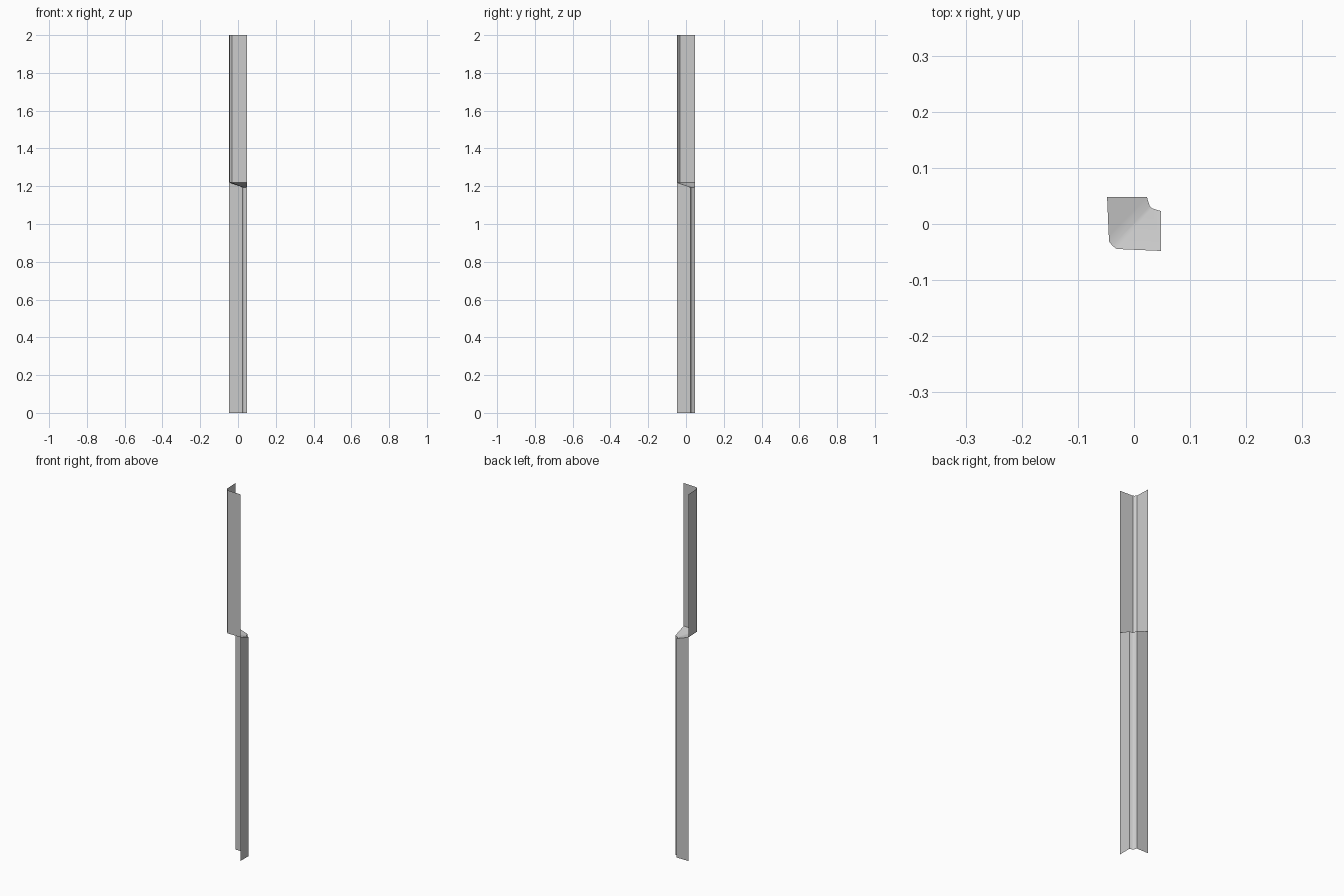
import bpy
import math

if "Cube" in bpy.data.objects:
    bpy.data.objects.remove(bpy.data.objects["Cube"])

H = 2.0        # full height
STEP = 1.22    # height where the profile flips
E = 0.048      # half width

# plan outlines, both running from back-left end to front-right end
upper = [(-E, E), (-0.045, -0.02), (-0.0445, -0.031), (-0.0385, -0.0385),
         (-0.031, -0.0445), (-0.02, -0.045), (E, -E)]
lower = [(-E, E), (0.023, E), (0.028, 0.032), (0.032, 0.028), (E, 0.023), (E, -E)]


def shelf_z(x, y):
    """Shelf falls away from the two outer walls of the upper angle."""
    return STEP - 0.35 * (min(x, y) + E)


def make_object(name, verts, faces):
    mesh = bpy.data.meshes.new(name)
    mesh.from_pydata(verts, [], faces)
    mesh.update()
    obj = bpy.data.objects.new(name, mesh)
    bpy.context.collection.objects.link(obj)
    bpy.ops.object.select_all(action='DESELECT')
    obj.select_set(True)
    bpy.context.view_layer.objects.active = obj
    bpy.ops.object.shade_smooth_by_angle(angle=math.radians(35))
    return obj


def wall(name, bottom, top, flip=False):
    """Thin sheet between two matching rows of points."""
    n = len(bottom)
    faces = [(i, i + 1, n + i + 1, n + i) for i in range(n - 1)]
    if flip:
        faces = [f[::-1] for f in faces]
    return make_object(name, bottom + top, faces)


upper_base = [(x, y, STEP) for x, y in upper]
lower_top = [(x, y, shelf_z(x, y)) for x, y in lower]

# upper angle strip, rounded corner at front left
wall("upper_angle", upper_base, [(x, y, H) for x, y in upper], flip=True)

# lower angle strip, notched corner at back right
wall("lower_angle", [(x, y, 0.0) for x, y in lower], lower_top, flip=True)

# sloping shelf joining the two angles (upper points 0-6, lower points 7-10)
make_object("joining_shelf", upper_base + lower_top[1:-1],
            [(0, 1, 2, 3, 8, 7), (3, 9, 8), (3, 4, 5, 6, 10, 9)])
